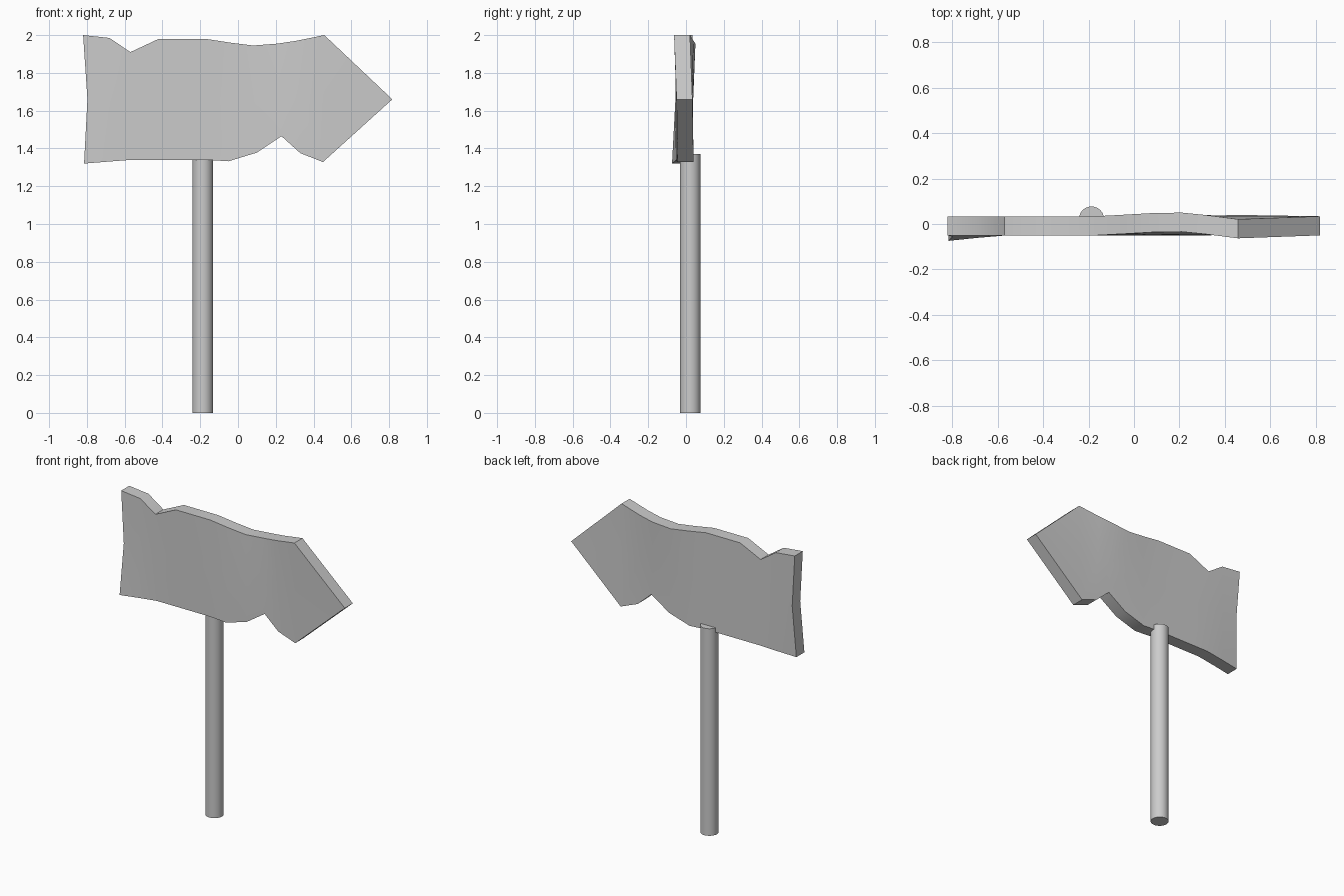
import bpy, bmesh

if "Cube" in bpy.data.objects:
    bpy.data.objects.remove(bpy.data.objects["Cube"])

grey = bpy.data.materials.new("plain_grey")
grey.diffuse_color = (0.6, 0.6, 0.6, 1)
grey.use_nodes = True
grey.node_tree.nodes["Principled BSDF"].inputs["Base Color"].default_value = grey.diffuse_color


def finish(name, bm, angle):
    bmesh.ops.recalc_face_normals(bm, faces=bm.faces)
    mesh = bpy.data.meshes.new(name)
    bm.to_mesh(mesh)
    bm.free()
    mesh.materials.append(grey)
    obj = bpy.data.objects.new(name, mesh)
    bpy.context.collection.objects.link(obj)
    bpy.context.view_layer.objects.active = obj
    obj.select_set(True)
    bpy.ops.object.shade_smooth_by_angle(angle=angle)
    obj.select_set(False)


# Round post, standing partly behind the board
bm = bmesh.new()
bmesh.ops.create_cone(bm, cap_ends=True, segments=32, radius1=0.055, radius2=0.055, depth=1.37)
bmesh.ops.translate(bm, verts=bm.verts, vec=(-0.187, 0.022, 0.685))
finish("post", bm, 0.6)

# Warped arrow board: columns of (top x, z, bend), (bottom x, z, bend)
columns = [
    ((-0.82, 2.00, 0.0), (-0.815, 1.32, -0.024)),
    ((-0.68, 1.985, 0.0), (-0.69, 1.33, -0.011)),
    ((-0.57, 1.91, 0.0), (-0.56, 1.34, 0.0)),
    ((-0.42, 1.98, 0.0), (-0.42, 1.34, 0.0)),
    ((-0.17, 1.98, 0.0), (-0.17, 1.34, 0.0)),
    ((-0.04, 1.96, 0.007), (-0.05, 1.332, 0.0)),
    ((0.08, 1.945, 0.014), (0.10, 1.378, 0.0)),
    ((0.21, 1.955, 0.016), (0.23, 1.465, 0.0)),
    ((0.31, 1.97, 0.006), (0.33, 1.375, 0.0)),
    ((0.457, 2.00, -0.013), (0.45, 1.328, 0.006)),
]
FRONT, BACK, MID_Z = -0.05, 0.034, 1.66
bm = bmesh.new()


def pair(x, z, bend):
    return [bm.verts.new((x, y + bend, z)) for y in (FRONT, BACK)]


rows = []
for i, (top, bottom) in enumerate(columns):
    mid_x = -0.797 if i == 0 else (top[0] + bottom[0]) / 2
    mid = (mid_x, MID_Z, (top[2] + bottom[2]) / 4)
    rows.append([pair(*top), pair(*mid), pair(*bottom)])
tip = pair(0.817, MID_Z, 0.0)

# Front and back faces
for a, b in zip(rows, rows[1:]):
    for k in (0, 1):
        for s in (0, 1):
            bm.faces.new((a[k][s], a[k + 1][s], b[k + 1][s], b[k][s]))
for s in (0, 1):
    for k in (0, 1):
        bm.faces.new((rows[-1][k][s], rows[-1][k + 1][s], tip[s]))

# Rim around the outline
outline = [r[0] for r in rows] + [tip] + [r[2] for r in reversed(rows)] + [rows[0][1]]
for a, b in zip(outline, outline[1:] + outline[:1]):
    bm.faces.new((a[0], b[0], b[1], a[1]))
finish("arrow_board", bm, 0.5)
